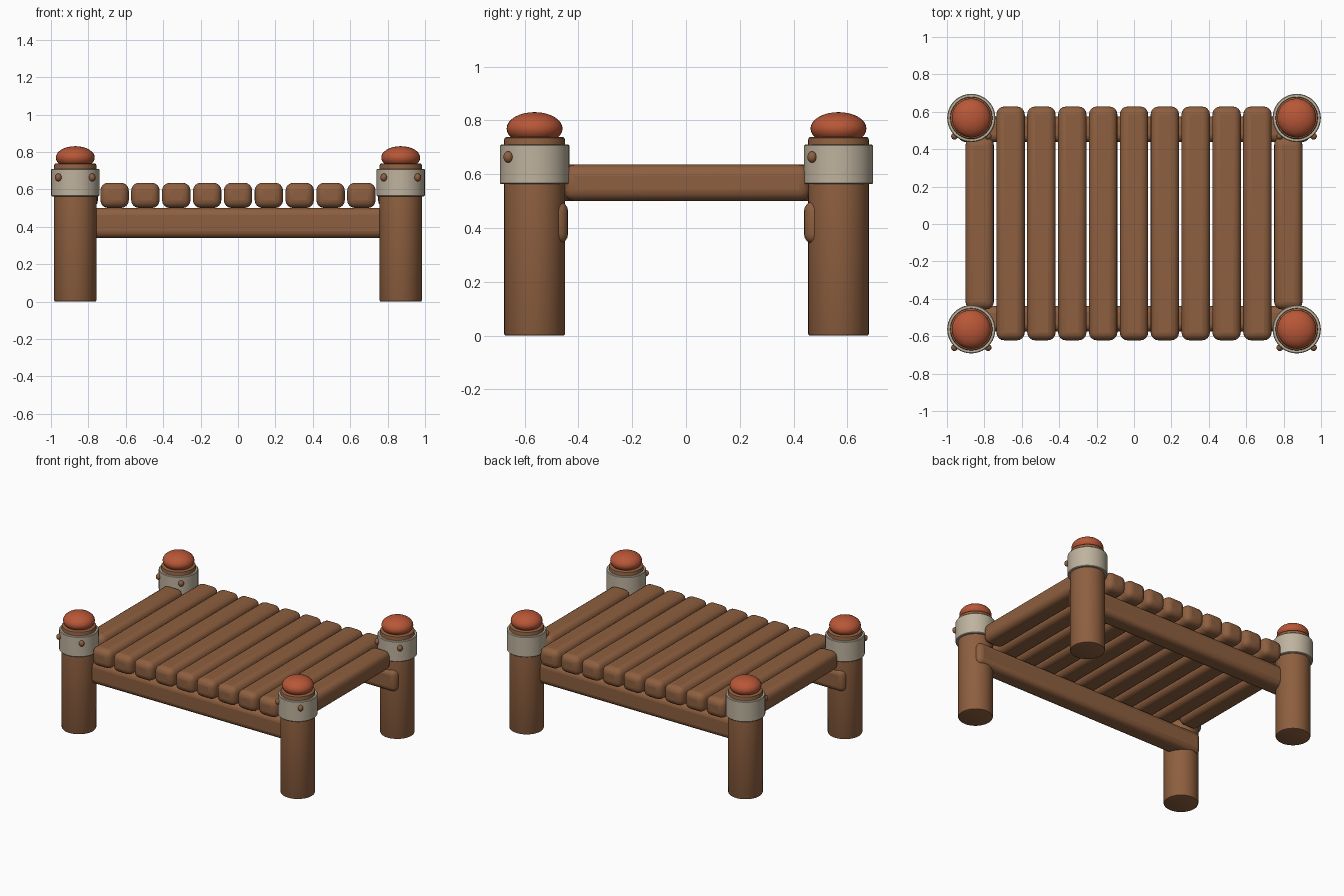
import bpy, bmesh, math
from mathutils import Matrix

if "Cube" in bpy.data.objects:
    bpy.data.objects.remove(bpy.data.objects["Cube"])


def material(name, color):
    m = bpy.data.materials.new(name)
    m.diffuse_color = (*color, 1)
    m.use_nodes = True
    m.node_tree.nodes["Principled BSDF"].inputs["Base Color"].default_value = m.diffuse_color
    return m


WOOD = material("brown wood", (0.27, 0.115, 0.05))
STONE = material("pale collar", (0.52, 0.45, 0.345))
RED = material("rust red", (0.48, 0.095, 0.038))


def finish(name, bm, mat, bevel=0, segments=3):
    me = bpy.data.meshes.new(name)
    bm.to_mesh(me)
    bm.free()
    ob = bpy.data.objects.new(name, me)
    bpy.context.collection.objects.link(ob)
    me.materials.append(mat)
    if bevel:
        mod = ob.modifiers.new("rounding", 'BEVEL')
        mod.width = bevel
        mod.segments = segments
        mod.limit_method = 'ANGLE'
        mod.angle_limit = math.radians(40)
    bpy.context.view_layer.objects.active = ob
    for other in bpy.context.selected_objects:
        other.select_set(False)
    ob.select_set(True)
    bpy.ops.object.shade_smooth_by_angle(angle=math.radians(40))
    return ob


def box(name, center, size, mat, bevel):
    bm = bmesh.new()
    bmesh.ops.create_cube(bm, size=1, matrix=Matrix.Translation(center) @ Matrix.Diagonal((*size, 1)))
    return finish(name, bm, mat, bevel, 4)


def lathe(name, x, y, profile, mat, steps=40):
    # closed solid of revolution from (radius, height) points
    bm = bmesh.new()
    rings = [[bm.verts.new((x + r * math.cos(2 * math.pi * i / steps),
                            y + r * math.sin(2 * math.pi * i / steps), z))
              for i in range(steps)] for r, z in profile]
    for low, high in zip(rings, rings[1:]):
        for i in range(steps):
            j = (i + 1) % steps
            bm.faces.new((low[i], low[j], high[j], high[i]))
    bm.faces.new(rings[0][::-1])
    bm.faces.new(rings[-1])
    return finish(name, bm, mat)


def ball(name, center, radii, mat, u=32, v=16):
    bm = bmesh.new()
    bmesh.ops.create_uvsphere(bm, u_segments=u, v_segments=v, radius=1,
                              matrix=Matrix.Translation(center) @ Matrix.Diagonal((*radii, 1)))
    return finish(name, bm, mat)


# Deck planks, with shorter ones between the posts at each end
for i in range(-5, 6):
    end = abs(i) == 5
    box("end_plank" if end else "deck_plank", (i * 0.165, 0.003, 0.568),
        (0.152, 0.92 if end else 1.25, 0.135), WOOD, 0.042)

# Long beams under the deck
for s in (-1, 1):
    box("side_beam", (0, s * 0.506, 0.42), (1.88, 0.135, 0.16), WOOD, 0.038)

# Corner posts with collar, cap and studs on the front side
for x in (-0.87, 0.87):
    for y in (-0.563, 0.567):
        lathe("post", x, y, [(0.106, 0), (0.111, 0.002), (0.113, 0.007), (0.113, 0.728),
                             (0.111, 0.735), (0.105, 0.739)], WOOD)
        lathe("collar", x, y, [(0.125, 0.563), (0.129, 0.567), (0.129, 0.706), (0.125, 0.71)], STONE)
        ball("cap", (x, y, 0.77), (0.104, 0.104, 0.061), RED)
        for s in (-1, 1):
            ball("stud", (x + s * 0.09, y - 0.098, 0.664), (0.018, 0.018, 0.021), WOOD, 16, 10)
